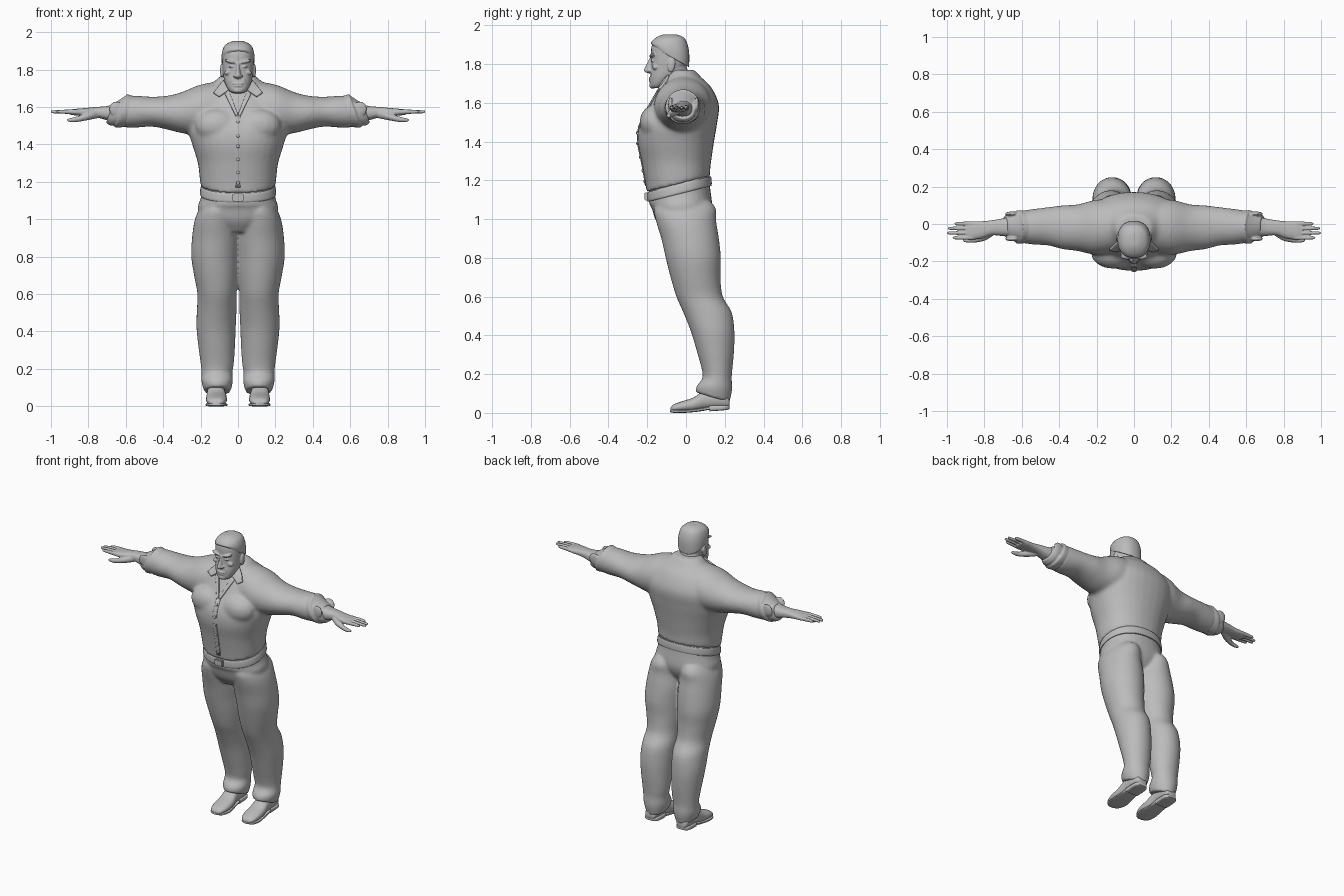
import bpy, bmesh, math
from mathutils import Matrix, Vector
from mathutils.bvhtree import BVHTree

if "Cube" in bpy.data.objects:
    bpy.data.objects.remove(bpy.data.objects["Cube"])

CM = 0.01  # all part sizes below are in hundredths
GREY = (0.5, 0.5, 0.5, 1)
grey = bpy.data.materials.new("plain_grey")
grey.use_nodes = True
grey.diffuse_color = GREY
grey.node_tree.nodes["Principled BSDF"].inputs["Base Color"].default_value = GREY

ORDER = {"x": (0, 1, 2), "y": (1, 0, 2), "z": (2, 0, 1)}


def spline(p0, p1, p2, p3, t):
    return [b + t / 2 * (c - a + t * (2 * a - 5 * b + 4 * c - d + t * (3 * (b - c) + d - a)))
            for a, b, c, d in zip(p0, p1, p2, p3)]


def loft(bm, axis, rows, sides=32, steps=4, power=2.0):
    """Rows are (along, a_min, a_max, b_min, b_max, optional tilt)."""
    rows = [list(r) + [0] * (6 - len(r)) for r in rows]
    last = len(rows) - 1
    dense = [spline(rows[max(i - 1, 0)], rows[i], rows[i + 1], rows[min(i + 2, last)], s / steps)
             for i in range(last) for s in range(steps)] + [rows[-1]]
    rings = []
    for t, a0, a1, b0, b1, tilt in dense:
        ring = []
        for k in range(sides):
            ang = math.tau * k / sides
            c, s = math.cos(ang), math.sin(ang)
            da = math.copysign(abs(c) ** (2 / power), c) * (a1 - a0) / 2
            db = math.copysign(abs(s) ** (2 / power), s) * (b1 - b0) / 2
            co = [0, 0, 0]
            values = (t + tilt * db, (a0 + a1) / 2 + da, (b0 + b1) / 2 + db)
            for slot, v in zip(ORDER[axis], values):
                co[slot] = v * CM
            ring.append(bm.verts.new(co))
        rings.append(ring)
    for r, q in zip(rings, rings[1:]):
        for k in range(sides):
            j = (k + 1) % sides
            bm.faces.new((r[k], r[j], q[j], q[k]))
    bm.faces.new(rings[0])
    bm.faces.new(rings[-1])


def sym(rows):
    """Expand (z, half_width, front, back, tilt) to centred rows."""
    return [(r[0], -r[1], r[1]) + tuple(r[2:]) for r in rows]


def ball(bm, centre, radii, turn=0, axis="Y"):
    m = (Matrix.Translation(Vector(centre) * CM) @ Matrix.Rotation(math.radians(turn), 4, axis)
         @ Matrix.Diagonal((*[r * CM for r in radii], 1)))
    bmesh.ops.create_uvsphere(bm, u_segments=16, v_segments=10, radius=1, matrix=m)


def finish(name, bm, mirror=False, voxel=0, smooth=0, solid=0):
    bmesh.ops.recalc_face_normals(bm, faces=bm.faces)
    me = bpy.data.meshes.new(name)
    bm.to_mesh(me)
    bm.free()
    me.materials.append(grey)
    ob = bpy.data.objects.new(name, me)
    bpy.context.collection.objects.link(ob)
    if solid:
        ob.modifiers.new("thickness", "SOLIDIFY").thickness = solid
        ob.modifiers["thickness"].offset = 0
    if mirror:
        ob.modifiers.new("mirror", "MIRROR").use_mirror_merge = False
    if voxel:
        m = ob.modifiers.new("blend", "REMESH")
        m.mode, m.voxel_size, m.use_smooth_shade = "VOXEL", voxel, True
    if smooth:
        m = ob.modifiers.new("soften", "SMOOTH")
        m.factor, m.iterations = 0.5, smooth
    bpy.ops.object.select_all(action="DESELECT")
    ob.select_set(True)
    bpy.context.view_layer.objects.active = ob
    if not voxel:
        bpy.ops.object.shade_smooth_by_angle(angle=math.radians(45))
    return ob


# Shirt: torso and sleeves blended together
bm = bmesh.new()
loft(bm, "z", sym([(118, 20, -20.5, 12.5, .25), (122, 20.5, -21, 12.5, .2), (130, 21.5, -23, 13),
                   (140, 24.5, -25, 14.5), (149, 27, -24, 16), (159, 26, -18.5, 17),
                   (168, 20, -13.5, 13), (173, 13.5, -10.5, 8), (177, 9, -8, 4.5)]), power=2.2)
SLEEVE = [(8, -15, 13, 145, 174), (20, -16.5, 13, 145, 172), (30, -14.5, 10.5, 146, 168),
          (38, -13.5, 10, 148, 166), (46, -11.5, 9, 149.5, 165.5), (54, -11, 8, 149, 166),
          (61, -10, 7, 149, 166)]
loft(bm, "x", SLEEVE)
loft(bm, "x", [(-x, *rest) for x, *rest in SLEEVE])
for s in (-1, 1):
    ball(bm, (s * 11, -16, 150), (12, 8, 9))
shirt = finish("shirt", bm, voxel=0.011, smooth=7)

# Turned-back cuffs with a pointed tab
bm = bmesh.new()
loft(bm, "x", [(57, -10, 7, 149.5, 165.5, -.3), (61, -10.6, 7.4, 149, 166.6, -.3),
               (62.5, -10.4, 7.2, 149, 167, -.35), (63, -9.4, 6.2, 150, 166, -.35),
               (66, -8.5, 5.5, 150, 163.5, -.3), (69, -6.5, 4.5, 151.5, 161.5, -.3)])
for y in (-8, 5.5):
    ball(bm, (65, y, 159), (4, 1.2, 4), 45)
finish("cuffs", bm, mirror=True, voxel=0.006, smooth=2)

# Forearms and hands
bm = bmesh.new()
loft(bm, "x", [(64, -7, 4, 152, 162), (70, -6.5, 3, 153, 160.5), (76, -6, 2, 154.5, 160),
               (81, -7.5, 1.5, 155, 159.5), (87, -8.5, 1.5, 155.5, 159), (90, -8, 1, 156, 158.5)],
     power=2.4)
for y, tip in ((-7.4, 97), (-4.8, 100), (-2.3, 99.5), (0.2, 96)):
    loft(bm, "x", [(86, y - 1.1, y + 1.1, 156, 158.8), (93, y - 1, y + 1, 156.4, 158.6),
                   (tip - 1, y - .8, y + .8, 156.6, 158.3), (tip, y - .3, y + .3, 157, 158)], sides=12)
loft(bm, "x", [(75, -6, -2, 154, 158.5), (80, -9, -4.5, 153, 157), (86, -10, -7.3, 152, 155),
               (90, -9.8, -7.8, 152, 154), (91.5, -9.2, -8.4, 152.6, 153.4)], sides=14)
finish("hands", bm, mirror=True, voxel=0.004, smooth=2)

# Trousers: legs, seat and waist blended together
bm = bmesh.new()
LEG = [(8, 4, 18, 5, 22.5, -.3), (13, 2.8, 19.5, 5.5, 23.8, -.1), (18, 3, 19.5, 8.5, 23.6),
       (23, 2.2, 20, 8, 24), (32, 1.6, 21.2, 5.5, 24.8), (42, 1.2, 22.2, 2.5, 25),
       (52, .8, 22, -1.5, 23.6), (60, .8, 21.7, -5, 19), (70, 0, 23.5, -8, 17.8),
       (80, -.5, 25, -10.5, 18), (90, -1, 24.6, -12.8, 17), (99, 0, 23.3, -15.5, 15.6),
       (105, 1, 21, -16.5, 15.5), (109, 3, 18, -14, 13)]
loft(bm, "z", LEG)
loft(bm, "z", [(z, -b, -a, *rest) for z, a, b, *rest in LEG])
loft(bm, "z", sym([(93, 8, -11, 6), (99, 19, -15.5, 11), (106, 21.5, -17.8, 13.5),
                   (112, 19.8, -19, 12.5, .25), (120, 19, -19, 12, .25)]), power=2.2)
finish("trousers", bm, voxel=0.009, smooth=6)

# Belt and buckle
bm = bmesh.new()
loft(bm, "z", sym([(113, 20, -19.6, 13, .25), (114, 20.4, -20, 13.3, .25),
                   (117, 20, -20, 13.1, .25), (118, 19.6, -19.6, 12.8, .25)]), sides=48, power=2.2)
finish("belt", bm)
bm = bmesh.new()
bmesh.ops.create_cube(bm, matrix=Matrix.Translation((0, -.203, 1.117))
                      @ Matrix.Diagonal((.058, .02, .042, 1)))
bmesh.ops.bevel(bm, geom=bm.edges[:], offset=.004, segments=2, affect="EDGES")
finish("belt_buckle", bm)

# Shoes with soles and heels
bm = bmesh.new()
loft(bm, "y", [(-8, 9.5, 13.5, 1, 2.5), (-6.5, 7.5, 15.8, .6, 4.3), (-2, 6, 17, .6, 6),
               (4, 6, 17, .8, 8), (10, 7, 16.5, 1.8, 12), (17, 7, 16.5, 2.2, 12.5),
               (21.5, 8, 15.5, 2.5, 9), (22.5, 9.5, 14, 3, 6)], sides=24, power=2.3)
finish("shoes", bm, mirror=True)
bm = bmesh.new()
loft(bm, "y", [(-8.2, 9.5, 13.5, .4, 1.6), (-6, 7, 16.4, 0, 1.6), (-1, 5.6, 17.4, 0, 1.6),
               (6, 6.5, 16.8, .6, 2.2), (12, 7, 16.4, 1.6, 3.4)], sides=24, power=4)
loft(bm, "y", [(12, 7, 16.4, .8, 4), (20, 7, 16.4, 1.4, 4), (22.5, 9, 14.5, 2, 4)], sides=24, power=5)
finish("shoe_soles", bm, mirror=True)

# Head, neck and face blended together
bm = bmesh.new()
loft(bm, "z", sym([(158, 7, -14, 4), (168, 7, -13.5, 3.5), (178, 7.2, -13, .5), (183, 6, -11, -1)]))
loft(bm, "z", sym([(167.5, 3, -17.5, -12), (169, 5, -18.5, -9), (173, 7, -18.5, -4.5),
                   (178, 8, -18, -.5), (184, 8.4, -18, 1), (189, 8.2, -17.8, 1),
                   (192.5, 6.8, -16, -1), (194.8, 3, -12, -5)]), power=2.3)
loft(bm, "z", sym([(175.2, 1, -19.5, -16), (176.2, 2, -21.6, -16), (178, 1.5, -21.3, -16),
                   (181, .9, -19.8, -16), (184, 1, -18.4, -15)]), sides=16)
ball(bm, (0, -18.3, 172.6), (3.2, .9, .6))
ball(bm, (0, -18.2, 171.3), (2.4, 1, .6))
ball(bm, (0, -17.4, 169), (2.8, 1.6, 1.7))
for s in (-1, 1):
    ball(bm, (s * 3.7, -17.2, 184.2), (3.6, 1.8, .9), -14 * s)
    ball(bm, (s * 3.4, -17.4, 181.6), (1.6, .8, .6))
    ball(bm, (s * 5.2, -15.8, 178.6), (2.2, 1.6, 1.5), 20 * s)
    ball(bm, (s * 3.1, -17.2, 174.5), (.8, 1, 2.4), -20 * s)
    ball(bm, (s * 1.6, -18.8, 176.6), (1, 1.1, .8))
    ball(bm, (s * 8.7, -7.5, 179.5), (.9, 2, 3.8), -8, "X")
finish("head", bm, voxel=0.004, smooth=2)

# Close-cropped hair
bm = bmesh.new()
loft(bm, "z", sym([(183.5, 8.3, -16.5, 1, -.55), (184.5, 8.8, -17.5, 1.6, -.55),
                   (189, 8.6, -18, 1.5, -.2), (193, 7, -16.3, -.5), (195, 3.4, -12.5, -4),
                   (195.3, 1, -9, -7)]), power=2.3)
finish("hair", bm)

# Collar band standing around the neck, higher at the back
bm = bmesh.new()
loft(bm, "z", sym([(168, 11, -13, 6, .45), (171, 9.5, -13.5, 5, .45), (172.5, 8.2, -13, 4, .45),
                   (172.2, 7.4, -12.5, 3.2, .45), (169, 7, -12, 3, .45)]))
finish("collar_band", bm)

# Trim laid on the shirt front
bpy.context.view_layer.update()
surface = BVHTree.FromObject(shirt, bpy.context.evaluated_depsgraph_get())


def on_shirt(x, z, lift):
    hit = surface.ray_cast(Vector((x, -1, z)), Vector((0, 1, 0)))[0]
    return Vector((x, (hit.y if hit else -.1) - lift, z))


def plate(name, corners, thick, mirror):
    bm = bmesh.new()
    bm.faces.new([bm.verts.new((x * CM, 0, z * CM)) for x, z in corners])
    bmesh.ops.subdivide_edges(bm, edges=bm.edges[:], cuts=9, use_grid_fill=True)
    for v in bm.verts:
        v.co = on_shirt(v.co.x, v.co.z, thick / 3)
    finish(name, bm, mirror=mirror, solid=thick)


plate("collar_flaps", [(7.5, 174), (13, 167.5), (10, 165.5), (5, 169)], .016, True)
plate("neckline_edges", [(5, 169), (7, 167), (1.2, 155), (0, 156)], .009, True)
plate("button_placket", [(-1.4, 155.5), (1.4, 155.5), (1.4, 117), (-1.4, 117)], .005, False)

bm = bmesh.new()
for z in (152, 144.5, 139, 132, 125, 119.5):
    ball(bm, on_shirt(0, z * CM, .004) / CM, (.9, .5, .9))
finish("buttons", bm)
